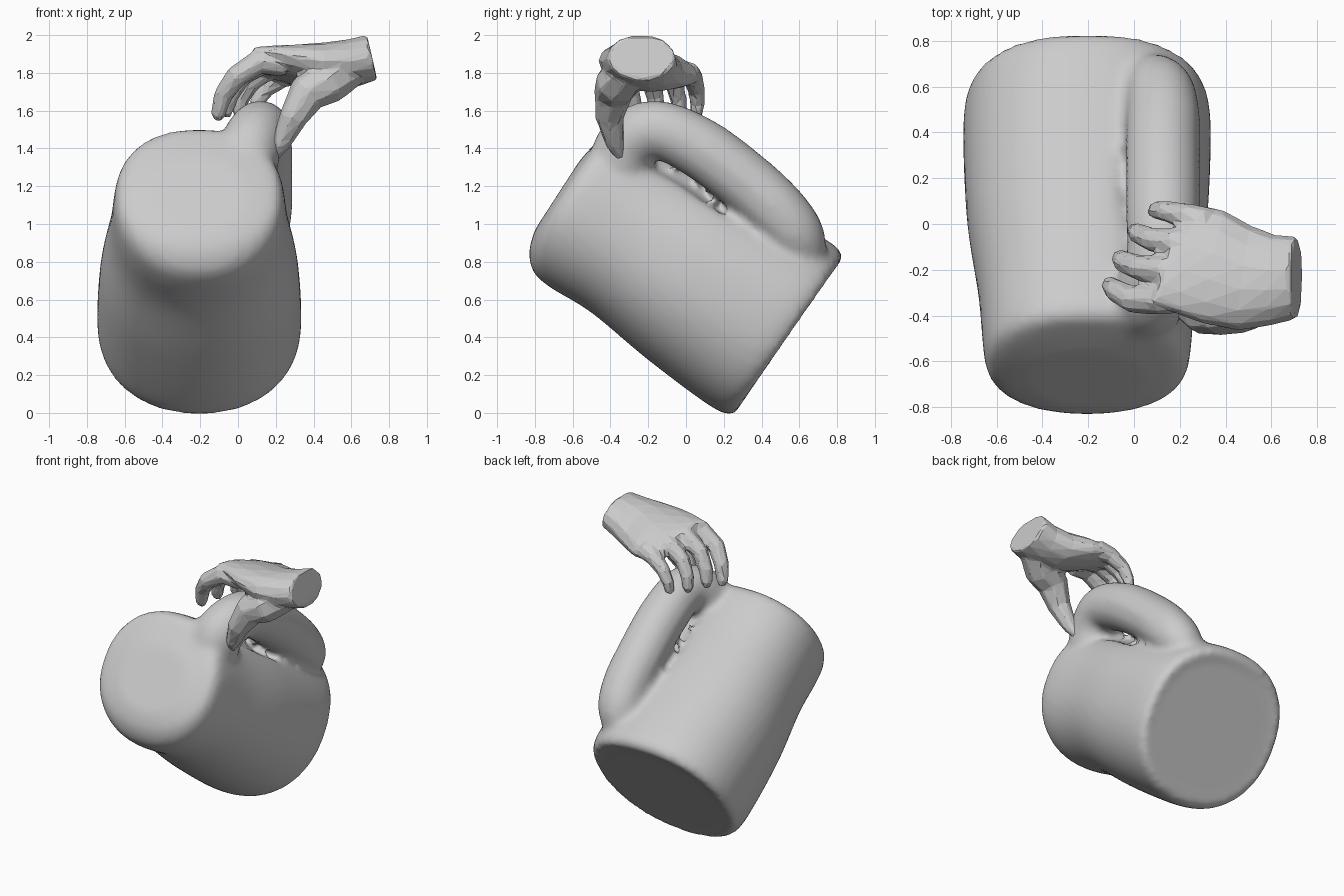
import bpy, bmesh, math
from mathutils import Vector

if "Cube" in bpy.data.objects:
    bpy.data.objects.remove(bpy.data.objects["Cube"])


def spline(points, steps):
    """Catmull-Rom resampling of equal-length tuples."""
    p = [Vector(q) for q in points]
    p = [p[0] * 2 - p[1]] + p + [p[-1] * 2 - p[-2]]
    out = []
    for i in range(1, len(p) - 2):
        a, b, c, d = p[i - 1:i + 3]
        for k in range(steps):
            t = k / steps
            out.append(0.5 * (2 * b + (c - a) * t + (2 * a - 5 * b + 4 * c - d) * t * t
                              + (3 * b - a - 3 * c + d) * t ** 3))
    return out + [p[-2]]


def loft(bm, rings):
    """Skin a list of vertex rings and cap both ends."""
    vs = [[bm.verts.new(c) for c in r] for r in rings]
    n = len(vs[0])
    faces = []
    for a, b in zip(vs, vs[1:]):
        for i in range(n):
            j = (i + 1) % n
            faces.append(bm.faces.new((a[i], a[j], b[j], b[i])))
    faces += [bm.faces.new(vs[0][::-1]), bm.faces.new(vs[-1])]
    bmesh.ops.recalc_face_normals(bm, faces=faces)


def tube(bm, path, sides, ref):
    """Round limb along (x, y, z, radius) points, framed by a reference axis."""
    rings = []
    for i, q in enumerate(path):
        d = Vector(path[min(i + 1, len(path) - 1)][:3]) - Vector(path[max(i - 1, 0)][:3])
        d.normalize()
        u = Vector(ref)
        u = (u - d * u.dot(d)).normalized()
        v = d.cross(u)
        rings.append([Vector(q[:3]) + (u * math.cos(math.tau * k / sides)
                      + v * math.sin(math.tau * k / sides)) * q[3] for k in range(sides)])
    loft(bm, rings)


def finish(bm, name, voxel, rounds):
    """Make the object and fuse its overlapping volumes into one skin."""
    me = bpy.data.meshes.new(name)
    bm.to_mesh(me)
    bm.free()
    ob = bpy.data.objects.new(name, me)
    bpy.context.collection.objects.link(ob)
    m = ob.modifiers.new("fuse", 'REMESH')
    m.mode = 'VOXEL'
    m.voxel_size = voxel
    m.use_smooth_shade = rounds > 4
    m = ob.modifiers.new("soften", 'SMOOTH')
    m.factor = 0.5
    m.iterations = rounds
    return ob


# Handle path: x, y, z, radius
handle = spline([(0.03, -0.36, 1.25, 0.17), (0.07, -0.31, 1.42, 0.165),
                 (0.12, -0.16, 1.50, 0.155), (0.125, 0.07, 1.405, 0.162),
                 (0.125, 0.32, 1.22, 0.162), (0.125, 0.50, 1.05, 0.16),
                 (0.10, 0.60, 0.91, 0.145), (0.04, 0.66, 0.76, 0.08)], 6)

# Jug body: tilted stations (lower y, lower z, upper y, upper z, half width)
stations = spline([(0.29, 0.045, 0.78, 0.765, 0.46), (0.245, -0.005, 0.83, 0.83, 0.51),
                   (0.13, 0.035, 0.72, 0.93, 0.54), (-0.20, 0.28, 0.26, 1.17, 0.525),
                   (-0.50, 0.53, -0.10, 1.35, 0.475), (-0.72, 0.665, -0.32, 1.48, 0.455),
                   (-0.81, 0.75, -0.40, 1.50, 0.44), (-0.83, 0.86, -0.46, 1.45, 0.40),
                   (-0.80, 0.97, -0.56, 1.34, 0.25)], 6)
rings = []
for ly, lz, uy, uz, w in stations:
    lo, up = Vector((-0.205, ly, lz)), Vector((-0.205, uy, uz))
    ring = []
    for k in range(64):
        a = math.tau * k / 64
        s, c = math.sin(a), math.cos(a)
        pw = 0.86 if s > 0 else 0.93
        sx = math.copysign(abs(c) ** pw, c)
        sv = math.copysign(abs(s) ** pw, s)
        p = (lo + up) / 2 + (up - lo) / 2 * sv + Vector((w * sx, 0, 0))
        # finger clearance pressed into the body under the grip
        if p.x > -0.06:
            for q in handle[14:24]:
                d = p - Vector(q[:3])
                if d.length < 0.225:
                    p += Vector((-0.05, -0.45, -0.85)) * (0.225 - d.length)
        ring.append(p)
    rings.append(ring)
bm = bmesh.new()
loft(bm, rings)
tube(bm, handle, 20, (1, 0, 0))
finish(bm, "jug", 0.026, 6)

# Palm and wrist: x, y, z, half breadth, half thickness
bm = bmesh.new()
palm = [(0.710, -0.235, 1.883, 0.18, 0.122), (0.60, -0.245, 1.85, 0.20, 0.127),
        (0.48, -0.235, 1.83, 0.23, 0.128), (0.34, -0.185, 1.835, 0.25, 0.105),
        (0.22, -0.15, 1.845, 0.235, 0.075), (0.13, -0.17, 1.855, 0.18, 0.055)]
rings = []
for i, (x, y, z, b, t) in enumerate(palm):
    slope = -0.07 * i
    skew = -0.23 + 0.08 * i
    ring = []
    for k in range(14):
        a = math.tau * k / 14
        dy, dz = b * math.cos(a), t * math.sin(a)
        ring.append((x + skew * dz + 0.06 * i * dy, y + dy, z + dz + slope * dy))
    rings.append(ring)
loft(bm, rings)

# Fingers, index to little, then thumb
digits = [
    [(0.24, -0.31, 1.85, .075), (0.11, -0.33, 1.86, .068), (-0.01, -0.33, 1.78, .06),
     (-0.08, -0.29, 1.68, .051), (-0.105, -0.265, 1.58, .04), (-0.105, -0.255, 1.545, .02)],
    [(0.26, -0.20, 1.85, .075), (0.13, -0.20, 1.855, .066), (0.02, -0.19, 1.785, .057),
     (-0.045, -0.165, 1.68, .049), (-0.06, -0.15, 1.60, .04), (-0.06, -0.145, 1.565, .02)],
    [(0.28, -0.09, 1.83, .07), (0.17, -0.08, 1.825, .062), (0.07, -0.065, 1.755, .053),
     (0.015, -0.04, 1.66, .045), (0.005, -0.03, 1.59, .037), (0.01, -0.03, 1.56, .019)],
    [(0.32, 0.01, 1.80, .065), (0.23, 0.035, 1.775, .057), (0.14, 0.055, 1.71, .047),
     (0.10, 0.06, 1.64, .041), (0.09, 0.055, 1.58, .034), (0.095, 0.05, 1.55, .018)],
    [(0.58, -0.30, 1.82, .11), (0.47, -0.365, 1.745, .118), (0.365, -0.385, 1.69, .105),
     (0.29, -0.405, 1.56, .076), (0.225, -0.375, 1.42, .05), (0.19, -0.345, 1.35, .026)]]
for i, d in enumerate(digits):
    tube(bm, d, 8, (0, 1, 0) if i < 4 else (0.6, -0.8, -0.3))
hand = finish(bm, "gripping_hand", 0.014, 4)

# Faceted low-poly look for the hand
m = hand.modifiers.new("facets", 'DECIMATE')
m.ratio = 0.06
